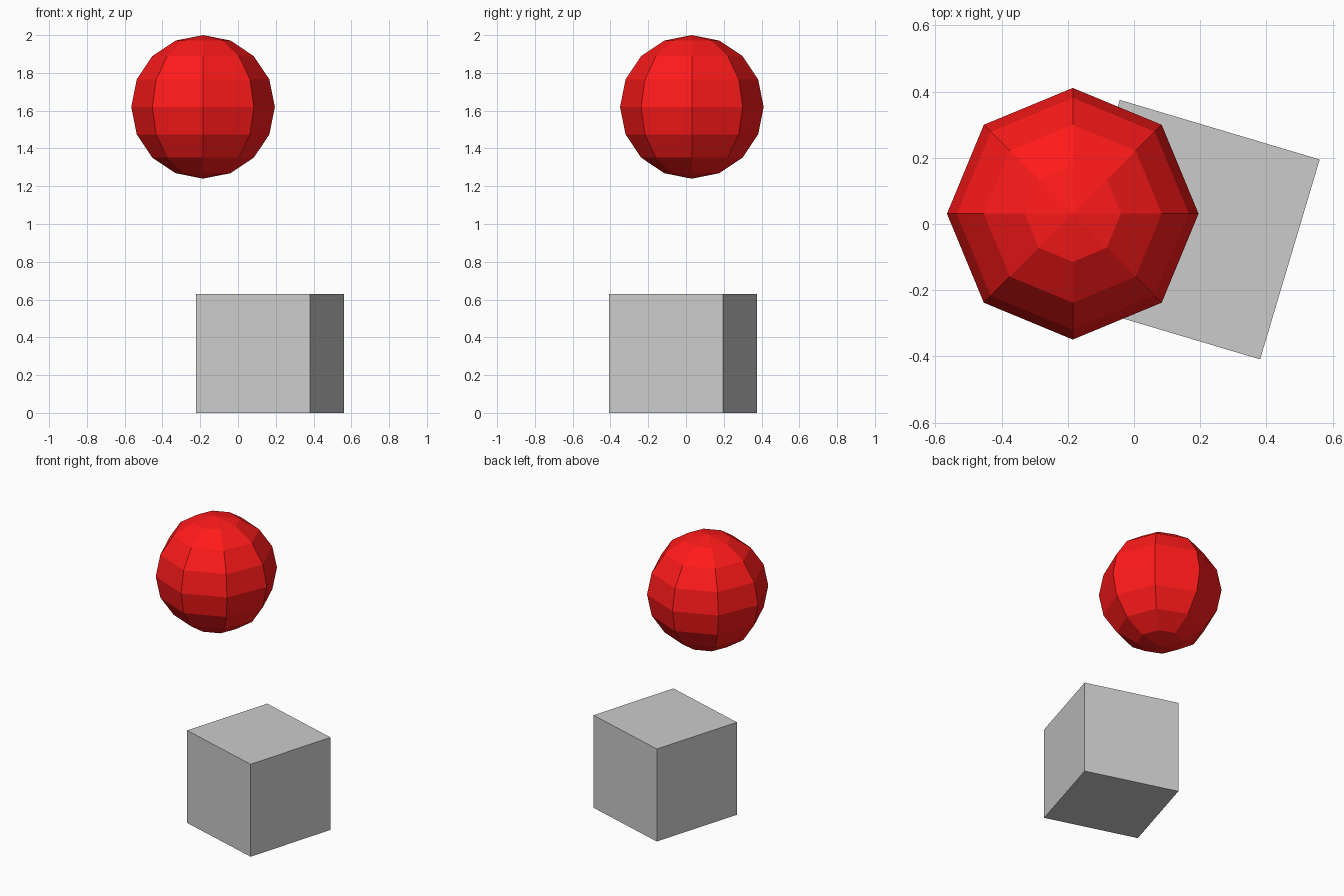
import bpy
from math import radians

if "Cube" in bpy.data.objects:
    bpy.data.objects.remove(bpy.data.objects["Cube"])

# Grey block, turned on the floor
bpy.ops.mesh.primitive_cube_add(size=0.63, location=(0.169, -0.017, 0.315),
                                rotation=(0, 0, radians(-16.6)))
bpy.context.object.name = "block"

# Red low-poly ball floating above
bpy.ops.mesh.primitive_uv_sphere_add(segments=8, ring_count=8, radius=0.38,
                                     location=(-0.185, 0.031, 1.62))
ball = bpy.context.object
ball.name = "ball"
red = bpy.data.materials.new("red")
red.diffuse_color = (1.0, 0.01, 0.01, 1)
red.use_nodes = True
red.node_tree.nodes["Principled BSDF"].inputs["Base Color"].default_value = red.diffuse_color
ball.data.materials.append(red)
